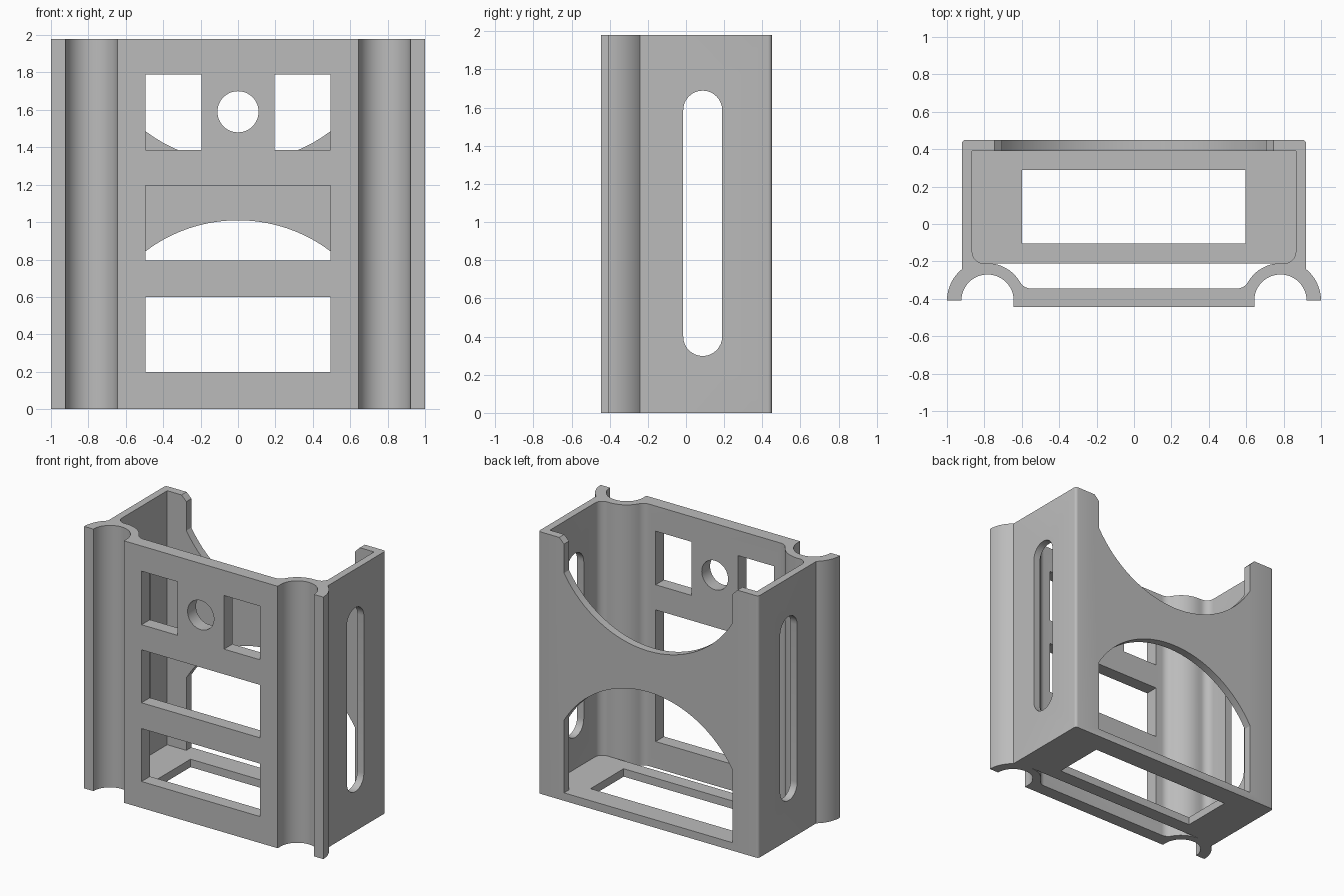
import bpy
import bmesh
from math import radians, cos, sin

if "Cube" in bpy.data.objects:
    bpy.data.objects.remove(bpy.data.objects["Cube"], do_unlink=True)

HEIGHT = 1.98
FLOOR = 0.06
TUBE_X, TUBE_Y = 0.783, -0.41

grey = bpy.data.materials.new("plain grey")
grey.use_nodes = True
grey.diffuse_color = (0.5, 0.5, 0.5, 1)
grey.node_tree.nodes["Principled BSDF"].inputs["Base Color"].default_value = (0.5, 0.5, 0.5, 1)


def arc(cx, cy, r, start, end, steps=12):
    """Points along an arc, angles in degrees."""
    angles = [radians(start + (end - start) * i / steps) for i in range(steps + 1)]
    return [(cx + r * cos(a), cy + r * sin(a)) for a in angles]


def mirrored(half):
    """Close a right-hand half profile with its mirror image."""
    return half + [(-x, y) for x, y in reversed(half)]


def rect(x0, x1, y0, y1):
    return [(x0, y0), (x1, y0), (x1, y1), (x0, y1)]


def prism(name, points, axis, low, high):
    """Extrude a flat outline along an axis."""
    place = {"x": lambda a, b, d: (d, a, b),
             "y": lambda a, b, d: (a, d, b),
             "z": lambda a, b, d: (a, b, d)}[axis]
    bm = bmesh.new()
    rings = [[bm.verts.new(place(a, b, d)) for a, b in points] for d in (low, high)]
    for ring in rings:
        bm.faces.new(ring)
    n = len(points)
    for i in range(n):
        j = (i + 1) % n
        bm.faces.new((rings[0][i], rings[0][j], rings[1][j], rings[1][i]))
    bmesh.ops.recalc_face_normals(bm, faces=bm.faces)
    mesh = bpy.data.meshes.new(name)
    bm.to_mesh(mesh)
    bm.free()
    mesh.materials.append(grey)
    obj = bpy.data.objects.new(name, mesh)
    bpy.context.collection.objects.link(obj)
    return obj


# Solid body: rounded back corners, two half-tube channels, front plate
outline = mirrored(
    arc(0.9, 0.43, 0.02, 90, 0, 4)
    + arc(TUBE_X, TUBE_Y, 0.217, 50.9, 0)
    + arc(TUBE_X, TUBE_Y, 0.14, 0, 180, 24)
    + [(0.643, -0.445)])
body = prism("holder_body", outline, "z", 0, HEIGHT)
bpy.context.view_layer.objects.active = body
body.select_set(True)


def cut(points, axis, low, high):
    """Subtract a prism from the body."""
    cutter = prism("cutter", points, axis, low, high)
    cutter.hide_render = True
    mod = body.modifiers.new("cut", "BOOLEAN")
    mod.operation = "DIFFERENCE"
    mod.solver = "EXACT"
    mod.object = cutter
    bpy.ops.object.modifier_apply(modifier=mod.name)
    bpy.data.objects.remove(cutter, do_unlink=True)


# Front channel between the tubes, open at the bottom
cut(mirrored(arc(TUBE_X, TUBE_Y, 0.2, 90, 150.2, 10)
             + arc(0.55, -0.2765, 0.0685, -29.8, -90, 8)), "z", -0.2, 2.3)

# Main cavity above the floor
cut(mirrored([(0.865, 0.39)] + arc(0.805, -0.15, 0.06, 0, -90, 8)), "z", FLOOR, 2.3)

# Floor window
cut(rect(-0.6, 0.595, -0.105, 0.29), "z", -0.2, 0.2)

# Front windows and round hole
for window in (rect(-0.495, 0.495, 0.2, 0.6),
               rect(-0.495, 0.495, 0.795, 1.195),
               rect(-0.495, -0.195, 1.385, 1.79),
               rect(0.195, 0.495, 1.385, 1.79),
               arc(0, 1.59, 0.11, 0, 352.5, 47)):
    cut(window, "y", -0.7, -0.28)

# Long rounded slots through both sides
cut(arc(0.0875, 1.587, 0.102, 0, 180, 16) + arc(0.0875, 0.4, 0.102, 180, 360, 16),
    "x", -1.3, 1.3)

# Arched opening low in the back wall
cut(arc(0, 0.19, 0.82, 30.7, 149.3, 32) + [(-0.705, FLOOR), (0.705, FLOOR)],
    "y", 0.33, 0.7)

# Scooped opening in the top of the back wall, with chamfered tabs
scoop = arc(0, 2.14, 0.82, -30.7, -90, 16)[:-1]
scoop = [(0.745, 2.3), (0.745, HEIGHT), (0.705, 1.94)] + scoop + [(0.01, 1.32)]
cut(mirrored(scoop), "y", 0.33, 0.7)

bpy.ops.object.shade_smooth_by_angle(angle=radians(30))
